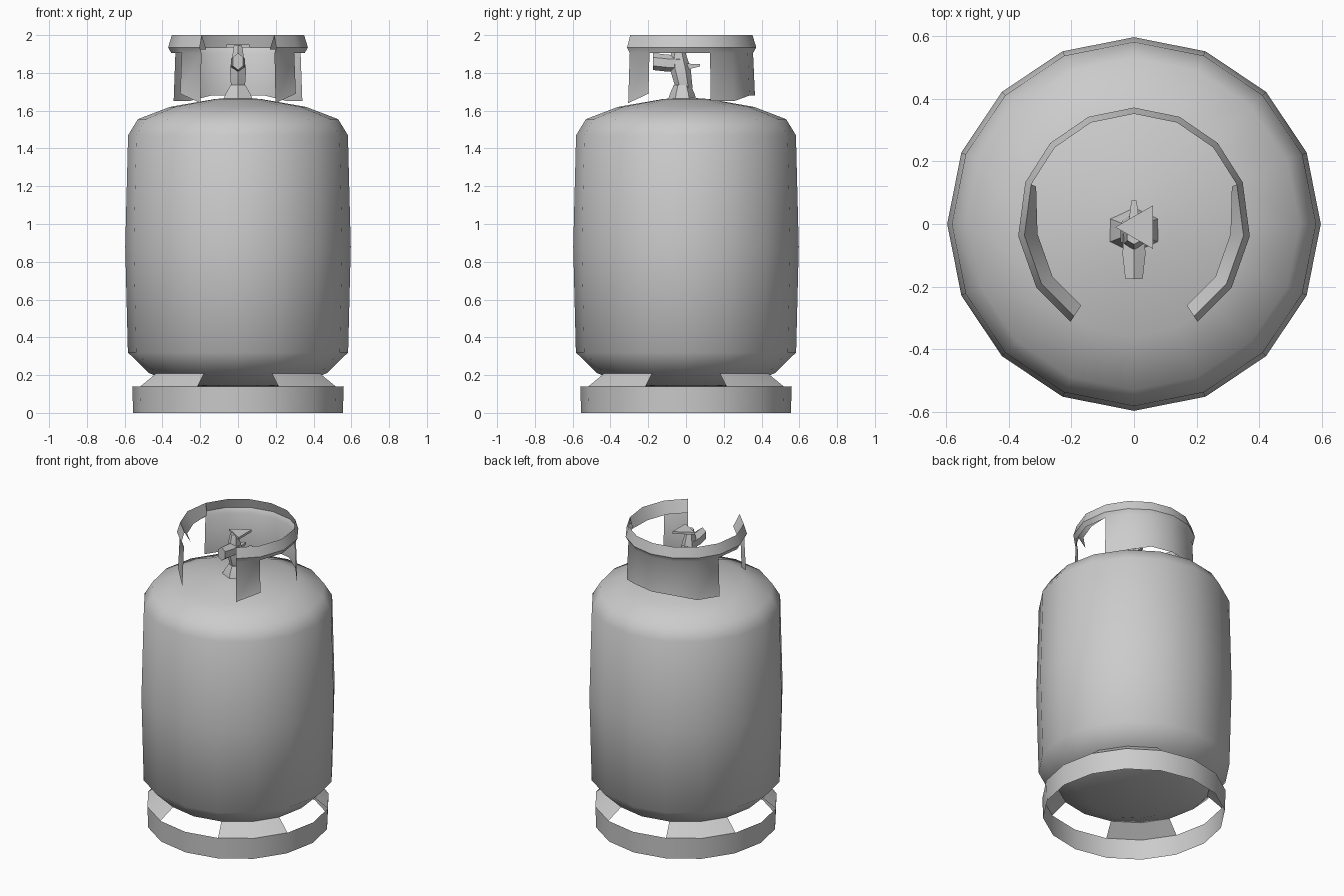
import bpy, bmesh, math
from mathutils import Vector

if "Cube" in bpy.data.objects:
    bpy.data.objects.remove(bpy.data.objects["Cube"])


def finish(name, bm, angle=40, recalc=True):
    bmesh.ops.remove_doubles(bm, verts=bm.verts, dist=0.0005)
    if recalc:
        bmesh.ops.recalc_face_normals(bm, faces=bm.faces)
    mesh = bpy.data.meshes.new(name)
    bm.to_mesh(mesh)
    bm.free()
    ob = bpy.data.objects.new(name, mesh)
    bpy.context.collection.objects.link(ob)
    bpy.ops.object.select_all(action='DESELECT')
    ob.select_set(True)
    bpy.context.view_layer.objects.active = ob
    bpy.ops.object.shade_smooth_by_angle(angle=math.radians(angle))
    return ob


def polar(r, deg, z):
    a = math.radians(deg)
    return Vector((r * math.cos(a), r * math.sin(a), z))


def sheet(name, angles, profile, keep=lambda col, row: True, angle=40):
    """Sweep a (radius, z) profile through angles; keep() leaves out windows."""
    bm = bmesh.new()
    grid = [[bm.verts.new(polar(r, a, z)) for r, z in profile(a)] for a in angles]
    for i in range(len(grid) - 1):
        for j in range(len(grid[0]) - 1):
            if keep(i, j):
                bm.faces.new((grid[i][j], grid[i + 1][j], grid[i + 1][j + 1], grid[i][j + 1]))
    loose = [v for v in bm.verts if not v.link_faces]
    bmesh.ops.delete(bm, geom=loose, context='VERTS')
    return finish(name, bm, angle)


def tube(name, rings, sides):
    """Loft along (centre, radius_a, radius_b, axis) rings and cap both ends."""
    bm = bmesh.new()
    loops = []
    for c, ra, rb, axis in rings:
        loop = []
        for k in range(sides):
            t = 2 * math.pi * (k + 0.5) / sides
            u, v = ra * math.cos(t), rb * math.sin(t)
            off = Vector((u, v, 0)) if axis == 'Z' else Vector((u, 0, v))
            loop.append(bm.verts.new(Vector(c) + off))
        loops.append(loop)
    for a, b in zip(loops, loops[1:]):
        for k in range(sides):
            n = (k + 1) % sides
            bm.faces.new((a[k], a[n], b[n], b[k]))
    bm.faces.new(loops[0])
    bm.faces.new(loops[-1])
    return finish(name, bm, 35)


circle = [22.5 * i for i in range(17)]

# Pressure vessel with domed shoulders and shallow dished base
body = [(0, 0.13), (0.30, 0.145), (0.47, 0.21), (0.583, 0.32), (0.597, 0.88),
        (0.582, 1.47), (0.53, 1.555), (0.36, 1.62), (0.12, 1.662), (0, 1.67)]
sheet("gas_tank_body", circle, lambda a: body, angle=60)

# Foot ring: thin band with leaning tabs between four drain slots
foot = [(0.555, 0), (0.56, 0.14), (0.465, 0.212)]
sheet("foot_ring", circle, lambda a: foot,
      lambda i, j: j == 0 or i % 4 in (1, 2))

# Guard collar: front posts, side windows under a rolled handle, back panel
half = [-57, -33, -6, 21, 44, 67, 90]
arc = half + [180 - a for a in reversed(half[:-1])]
bottom = {-57: 1.64, -33: 1.69, 21: 1.65, 44: 1.65, 67: 1.68, 90: 1.68}


def collar(a):
    b = a if a <= 90 else 180 - a
    inner = 0.31 if b <= 0 else 0.335
    return [(0.365, bottom.get(b, 1.7)), (0.355, 1.905), (0.372, 1.935),
            (0.352, 2.0), (inner, 1.925)]


def collar_keep(i, j):
    side = min(i, len(arc) - 2 - i)
    if j == 0:
        return side not in (1, 2)
    return j < 4 and (j < 3 or side < 3)


sheet("guard_collar", arc, collar, collar_keep, 45)

# Valve: flared boss, tapering stem, forward outlet and small hand tap
tube("valve_boss", [((0, -0.02, 1.64), 0.10, 0.08, 'Z'),
                    ((0, -0.02, 1.69), 0.075, 0.065, 'Z'),
                    ((0, -0.02, 1.735), 0.045, 0.045, 'Z')], 6)
tube("valve_stem", [((0, -0.01, 1.72), 0.042, 0.045, 'Z'),
                    ((0, -0.03, 1.82), 0.05, 0.055, 'Z'),
                    ((0, -0.04, 1.885), 0.035, 0.045, 'Z'),
                    ((0, -0.04, 1.945), 0.025, 0.025, 'Z')], 6)
tube("valve_outlet", [((0, -0.03, 1.85), 0.04, 0.042, 'Y'),
                      ((0, -0.10, 1.852), 0.042, 0.045, 'Y'),
                      ((0, -0.175, 1.86), 0.032, 0.045, 'Y')], 6)
tube("relief_nozzle", [((0, -0.03, 1.83), 0.03, 0.03, 'Y'),
                       ((0, 0.075, 1.84), 0.012, 0.008, 'Y')], 4)
tube("tap_handle", [((0.02, -0.01, 1.935), 0.08, 0.08, 'Z'),
                    ((0.02, -0.01, 1.95), 0.08, 0.08, 'Z')], 3)
